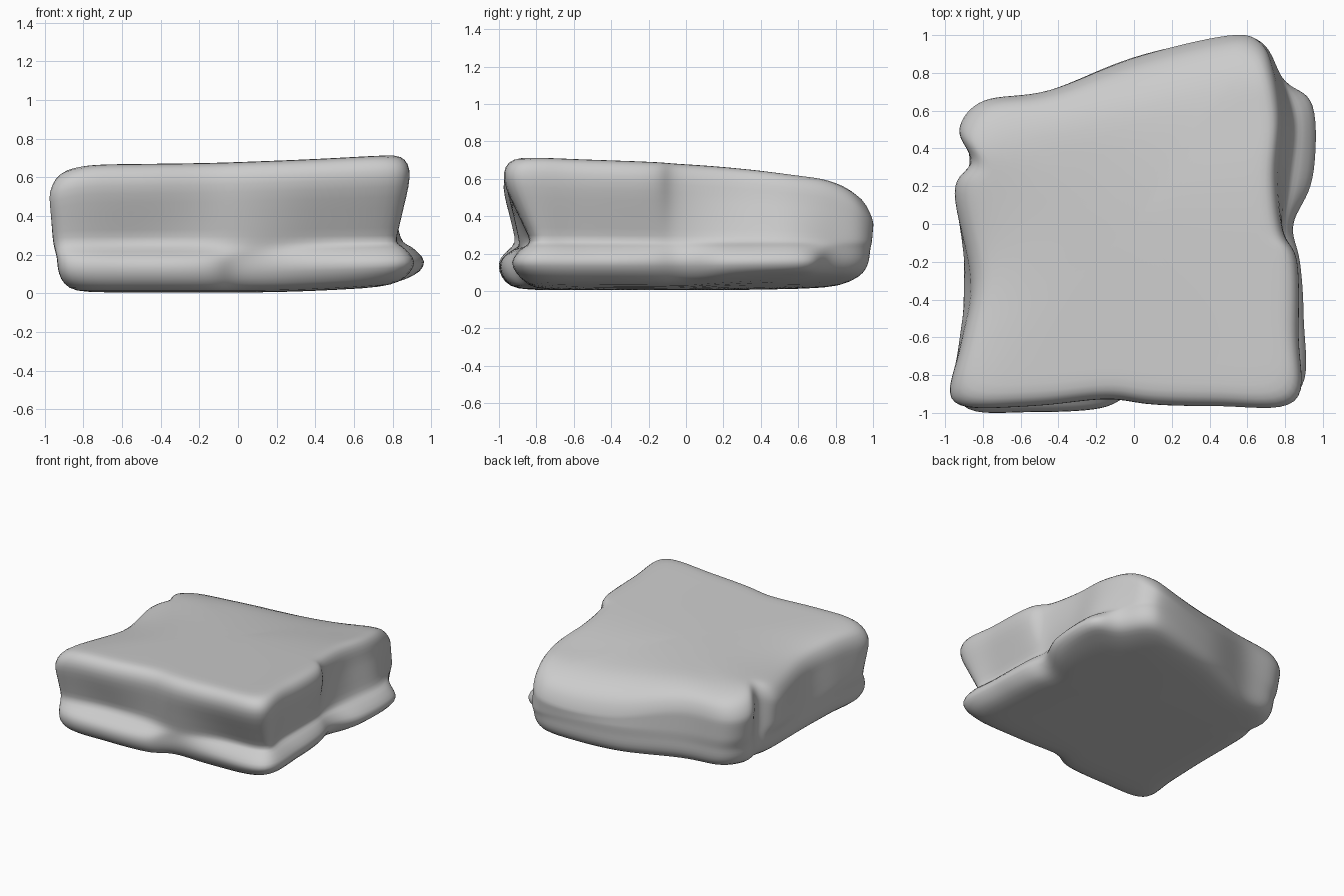
import bpy, bmesh
from math import exp
from mathutils import Vector

if "Cube" in bpy.data.objects:
    bpy.data.objects.remove(bpy.data.objects["Cube"])

# Outlines, anticlockwise from the front left corner
upper = [(-.96, -.95), (-.55, -.97), (-.15, -.93), (.1, -.96), (.45, -.97), (.86, -.95),
         (.875, -.6), (.87, -.2), (.79, -.04), (.76, .25), (.78, .55), (.74, .8),
         (.67, .96), (.5, 1.0), (0, .88), (-.45, .705), (-.8, .655), (-.93, .5),
         (-.86, .33), (-.955, .17), (-.86, -.3), (-.92, -.65)]
groove = [(-.93, -.9), (-.55, -.87), (-.2, -.87), (.1, -.89), (.45, -.83), (.79, -.8),
          (.79, -.6), (.79, -.2), (.78, -.03), (.82, .25), (.85, .55), (.77, .8),
          (.68, .96), (.5, .99), (0, .885), (-.45, .705), (-.78, .65), (-.9, .5),
          (-.86, .33), (-.94, .17), (-.89, -.3), (-.93, -.65)]
lip = [(-.91, -.97), (-.55, -1.0), (-.17, -.98), (.03, -.89), (.4, -.92), (.88, -.91),
       (.91, -.5), (.89, -.2), (.85, 0), (.96, .24), (.96, .64), (.79, .76),
       (.67, .94), (.49, .975), (0, .875), (-.45, .695), (-.76, .635), (-.88, .48),
       (-.87, .33), (-.9, .17), (-.9, -.3), (-.91, -.65)]
STEPS = 4


def smooth_loop(pts):
    """Closed curve passing through the given points."""
    v = [Vector(p) for p in pts]
    n, out = len(v), []
    for i in range(n):
        a, b, c, d = v[i - 1], v[i], v[(i + 1) % n], v[(i + 2) % n]
        for s in range(STEPS):
            t = s / STEPS
            out.append(.5 * (2 * b + (c - a) * t + (2 * a - 5 * b + 4 * c - d) * t * t
                             + (3 * b - a - 3 * c + d) * t ** 3))
    return out


def right(x):
    return min(1, max(0, x / .8))


def dent(x, y, cx, cy, sx, sy):
    return exp(-((x - cx) / sx) ** 2 - ((y - cy) / sy) ** 2)


def top_z(x, y):
    """Slightly tilted top that rolls down at the back and the left edge."""
    z = .65 + .03 * x - .035 * y + .02 * x * x
    back = max(0, y - (.85 + .27 * min(x, .55)) + .3)
    roll = 1.5 * min(1, max(.6, 1 + .5 * x))
    z -= roll * back ** 2 + 1.2 * max(0, -x - .75) ** 2
    # Worn hollows on the back right and the left edge
    return z - .06 * dent(x, y, .4, .8, .65, .45) - .08 * dent(x, y, -1, -.2, .3, .4)


def bottom_z(x, y):
    return .004 + .05 * max(0, x) ** 2 * (1 + 1.2 * max(0, y)) + .02 * max(0, y) ** 2


def lip_z(h):
    return lambda x, y: h + .035 * max(0, x)


def wall_z(t):
    """Height between the groove and the upper shoulder."""
    return lambda x, y: .258 + t * (top_z(x, y) - .08 - .258)


def mix(a, b, t, extra=0):
    return [p.lerp(q, t + extra * right(p.x)) for p, q in zip(a, b)]


def scaled(a, k, extra=0):
    return [p * (k - extra * right(p.x)) for p in a]


# Rings from the underside up: outline, height function
U, G, L = (smooth_loop(o) for o in (upper, groove, lip))
rings = [
    (scaled(L, .3), bottom_z), (scaled(L, .6), bottom_z),
    (scaled(L, .85, .05), bottom_z),
    (scaled(L, .94, .03), lambda x, y: bottom_z(x, y) + .018),
    (scaled(L, .985, .02), lip_z(.075)), (L, lip_z(.13)),
    (mix(L, G, .1, .25), lip_z(.18)), (mix(L, G, .5, .15), lip_z(.215)),
    (G, wall_z(0)), (mix(G, U, .25), wall_z(.2)),
    (mix(G, U, .55), wall_z(.48)), (mix(G, U, .92), wall_z(.78)),
    (U, wall_z(1)),
    (scaled(U, .97), lambda x, y: top_z(x, y) - .025),
    (scaled(U, .92), top_z), (scaled(U, .82), top_z), (scaled(U, .7), top_z),
    (scaled(U, .5), top_z), (scaled(U, .25), top_z)]

# Loft the rings into one closed slab
bm = bmesh.new()
loops = [[bm.verts.new((p.x, p.y, z(p.x, p.y))) for p in o] for o, z in rings]
n = len(U)
for a, b in zip(loops, loops[1:]):
    for i in range(n):
        j = (i + 1) % n
        bm.faces.new((a[i], a[j], b[j], b[i]))
# Underside and top centres
for ring, z, flip in ((loops[0], bottom_z, True), (loops[-1], top_z, False)):
    c = bm.verts.new((0, 0, z(0, 0)))
    for i in range(n):
        tri = (ring[i], ring[(i + 1) % n], c)
        bm.faces.new(tri[::-1] if flip else tri)
for f in bm.faces:
    f.smooth = True
me = bpy.data.meshes.new("rock_slab")
bm.to_mesh(me)
bm.free()
rock = bpy.data.objects.new("rock_slab", me)
bpy.context.collection.objects.link(rock)
sub = rock.modifiers.new("smooth", 'SUBSURF')
sub.levels = sub.render_levels = 1
